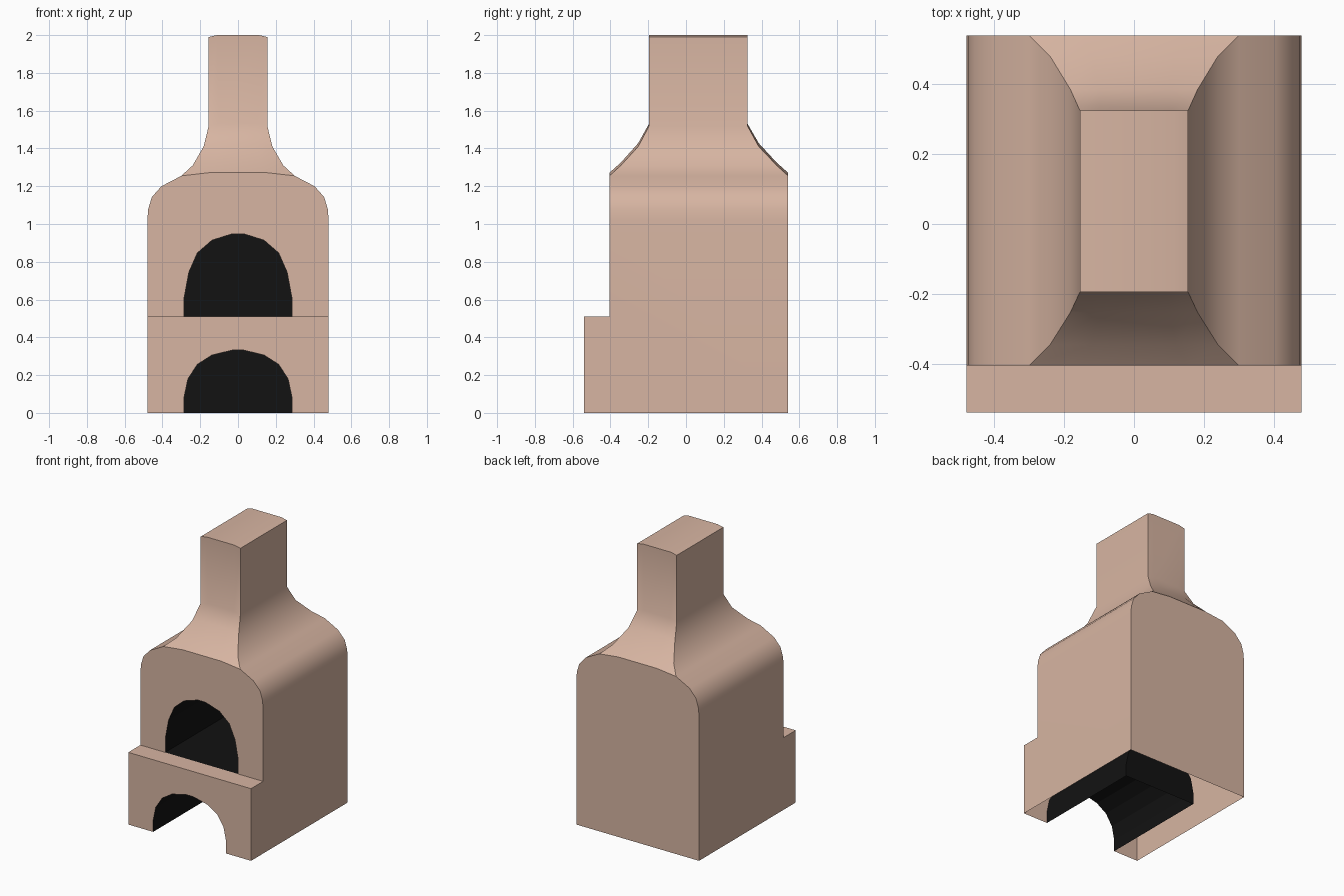
import bpy, bmesh

if "Cube" in bpy.data.objects:
    bpy.data.objects.remove(bpy.data.objects["Cube"])

FRONT, STEP, BACK, HALF, LEDGE, END = -0.54, -0.405, 0.54, 0.48, 0.51, 0.26


def material(name, color):
    m = bpy.data.materials.new(name)
    m.diffuse_color = (*color, 1)
    m.use_nodes = True
    m.node_tree.nodes["Principled BSDF"].inputs["Base Color"].default_value = m.diffuse_color
    return m


CLAY = material("clay", (0.68, 0.46, 0.36))
SOOT = material("soot", (0.006, 0.006, 0.006))


def make(name, polys, mat, inward=False, smooth=False):
    """Build a mesh from polygons, welding shared corners."""
    bm = bmesh.new()
    for p in polys:
        bm.faces.new([bm.verts.new(c) for c in p])
    bmesh.ops.remove_doubles(bm, verts=bm.verts, dist=1e-4)
    bmesh.ops.recalc_face_normals(bm, faces=bm.faces)
    if inward:
        bmesh.ops.reverse_faces(bm, faces=bm.faces)
    me = bpy.data.meshes.new(name)
    bm.to_mesh(me)
    bm.free()
    me.materials.append(mat)
    ob = bpy.data.objects.new(name, me)
    bpy.context.collection.objects.link(ob)
    if smooth:
        bpy.ops.object.select_all(action='DESELECT')
        ob.select_set(True)
        bpy.context.view_layer.objects.active = ob
        bpy.ops.object.shade_smooth_by_angle(angle=0.7)
    return ob


def mirrored(half):
    """Right half profile, bottom to top, continued down the left side."""
    return half + [(-x, z) for x, z in reversed(half)]


def at(profile, y):
    return [(x, y, z) for x, z in profile]


def bridge(a, b, closed=False):
    n = len(a)
    return [(a[i], a[(i + 1) % n], b[(i + 1) % n], b[i])
            for i in range(n if closed else n - 1)]


# Profiles of the two arched openings and the rounded shoulders
fire_arch = mirrored([(0.285, LEDGE), (0.285, 0.61), (0.26, 0.745),
                      (0.215, 0.847), (0.138, 0.914), (0.03, 0.948)])
store_arch = mirrored([(0.285, 0), (0.285, 0.085), (0.265, 0.18),
                       (0.215, 0.257), (0.138, 0.306), (0.03, 0.332)])
shoulder = [(HALF, 1.02), (0.475, 1.08), (0.456, 1.143), (0.405, 1.2), (0.3, 1.255)]
roof = mirrored(shoulder + [(0.15, 1.272)])

# Open-bottomed oven shell: front walls, ledge, back and sides
shell = [
    at([(HALF, 0), (HALF, LEDGE), (-HALF, LEDGE), (-HALF, 0)] + store_arch[::-1], FRONT),
    at([(HALF, LEDGE)] + roof + [(-HALF, LEDGE)] + fire_arch[::-1], STEP),
    [(HALF, FRONT, LEDGE), (HALF, STEP, LEDGE), (-HALF, STEP, LEDGE), (-HALF, FRONT, LEDGE)],
    at([(HALF, 0)] + roof + [(-HALF, 0)], BACK),
]
for s in (1, -1):
    shell.append([(s * HALF, y, z) for y, z in (
        (FRONT, 0), (BACK, 0), (BACK, 1.02), (STEP, 1.02), (STEP, LEDGE), (FRONT, LEDGE))])
    edge = [(s * x, z) for x, z in shoulder]
    shell += bridge(at(edge, STEP), at(edge, BACK))

# Flared hood and chimney: half width, front y, back y, corner z, middle z, inner ratio
levels = [(0.3, STEP, BACK, 1.255, 1.272, 0.5),
          (0.24, -0.345, 0.48, 1.31, 1.325, 0.5),
          (0.182, -0.253, 0.385, 1.41, 1.428, 0.55),
          (0.155, -0.195, 0.325, 1.52, 1.532, 0.65),
          (0.155, -0.195, 0.325, 1.99, 2.0, 0.72)]


def ring(h, y0, y1, zc, zm, k):
    row = [(-h, zc), (-h * k, zm), (h * k, zm), (h, zc)]
    return at(row, y0) + at(row[::-1], y1)


rings = [ring(*l) for l in levels]
for a, b in zip(rings, rings[1:]):
    shell += bridge(a, b, True)
top = rings[-1]
shell += [(top[i], top[i + 1], top[6 - i], top[7 - i]) for i in range(3)]
make("oven_shell", shell, CLAY, smooth=True)


# Black linings of the openings
def lining(name, arch, y0, floor):
    a, b = at(arch, y0), at(arch, END)
    make(name, bridge(a, b, floor) + [b], SOOT, inward=True)


lining("fire_chamber", fire_arch, STEP, True)
lining("wood_store", store_arch, FRONT, False)
